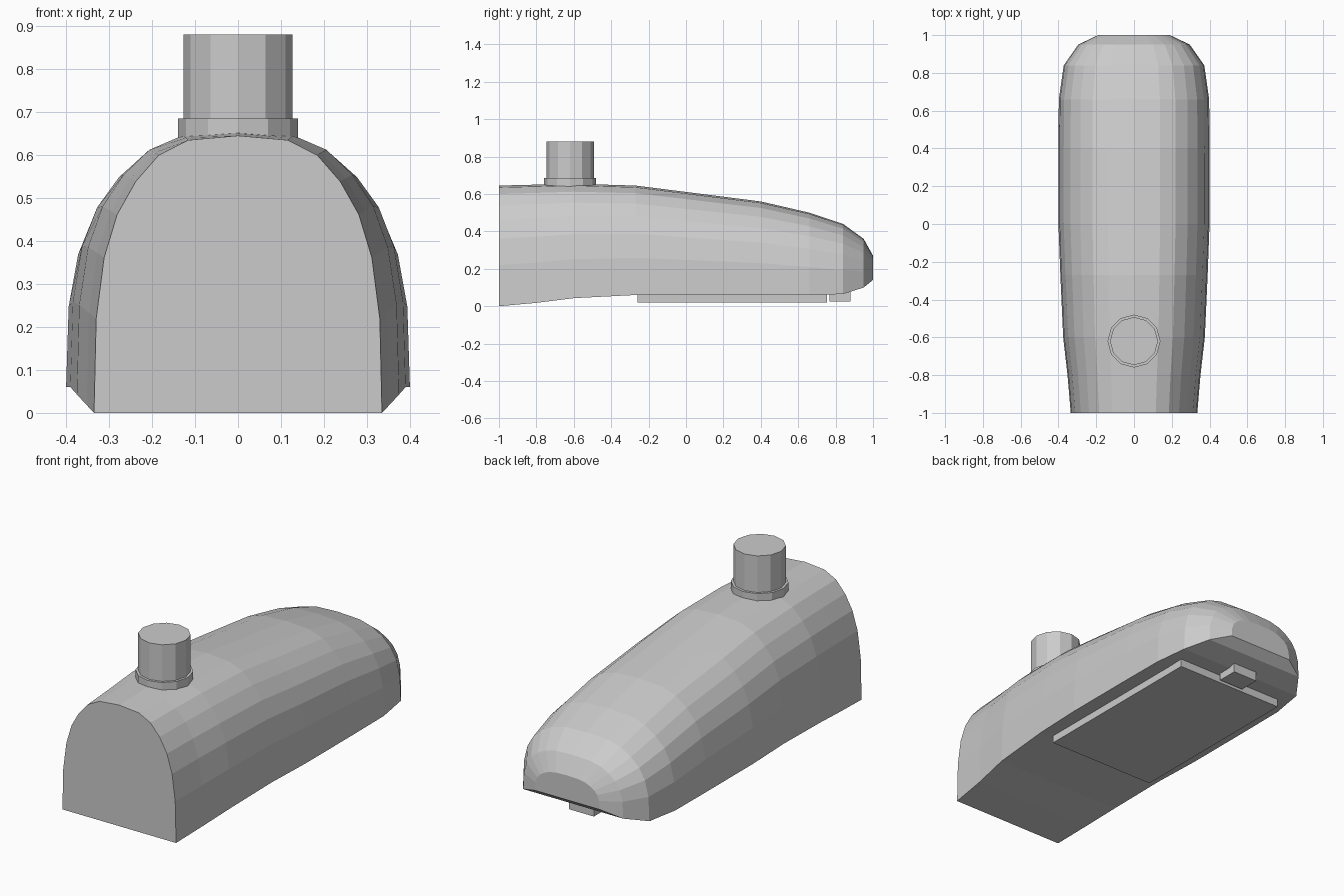
import bpy, bmesh, math

if "Cube" in bpy.data.objects:
    bpy.data.objects.remove(bpy.data.objects["Cube"])

grey = bpy.data.materials.new("plain_grey")
grey.diffuse_color = (0.6, 0.6, 0.6, 1)
grey.use_nodes = True
grey.node_tree.nodes["Principled BSDF"].inputs["Base Color"].default_value = grey.diffuse_color


def make(name, bm):
    bmesh.ops.recalc_face_normals(bm, faces=bm.faces[:])
    me = bpy.data.meshes.new(name)
    bm.to_mesh(me)
    bm.free()
    me.materials.append(grey)
    ob = bpy.data.objects.new(name, me)
    bpy.context.collection.objects.link(ob)
    return ob


def box(name, x, y0, y1, z0, z1):
    bm = bmesh.new()
    bmesh.ops.create_cube(bm, size=1)
    for v in bm.verts:
        v.co = (v.co.x * 2 * x, y0 + (v.co.y + .5) * (y1 - y0), z0 + (v.co.z + .5) * (z1 - z0))
    return make(name, bm)


def tube(name, r, z0, z1):
    bm = bmesh.new()
    ring = [bm.verts.new((r * math.cos(i * math.pi / 6), -0.62 + r * math.sin(i * math.pi / 6), z0))
            for i in range(12)]
    f = bm.faces.new(ring)
    top = bmesh.ops.extrude_face_region(bm, geom=[f])["geom"]
    for v in top:
        if isinstance(v, bmesh.types.BMVert):
            v.co.z = z1
    if not f.is_valid:
        bm.faces.new(ring)
    return make(name, bm)


# Body: one arch section lofted along y
half = [(1, 0), (.985, .34), (.93, .56), (.84, .715), (.71, .835), (.55, .93), (.345, .984)]
arch = half + [(0, 1)] + [(-x, z) for x, z in reversed(half)]
# y, half width, bottom, top
stations = [(-1, .335, 0, .645), (-.8, .352, .018, .65), (-.6, .375, .043, .655),
            (-.27, .39, .06, .645), (0, .4, .06, .611), (.4, .4, .06, .56),
            (.66, .398, .06, .5), (.84, .372, .065, .44), (.95, .295, .1, .36), (1, .19, .14, .27)]
bm = bmesh.new()
rings = [[bm.verts.new((x * w, y, b + z * (t - b))) for x, z in arch] for y, w, b, t in stations]
for a, b in zip(rings, rings[1:]):
    for i in range(len(arch)):
        j = (i + 1) % len(arch)
        bm.faces.new((a[i], a[j], b[j], b[i]))
bm.faces.new(rings[0])
bm.faces.new(rings[-1])
make("body", bm)

# Top post and its collar
tube("post_collar", .14, .62, .685)
tube("post", .127, .62, .88)

# Underside plate and small block
box("bottom_plate", .32, -.26, .755, .02, .075)
box("bottom_block", .073, .768, .88, .025, .075)
